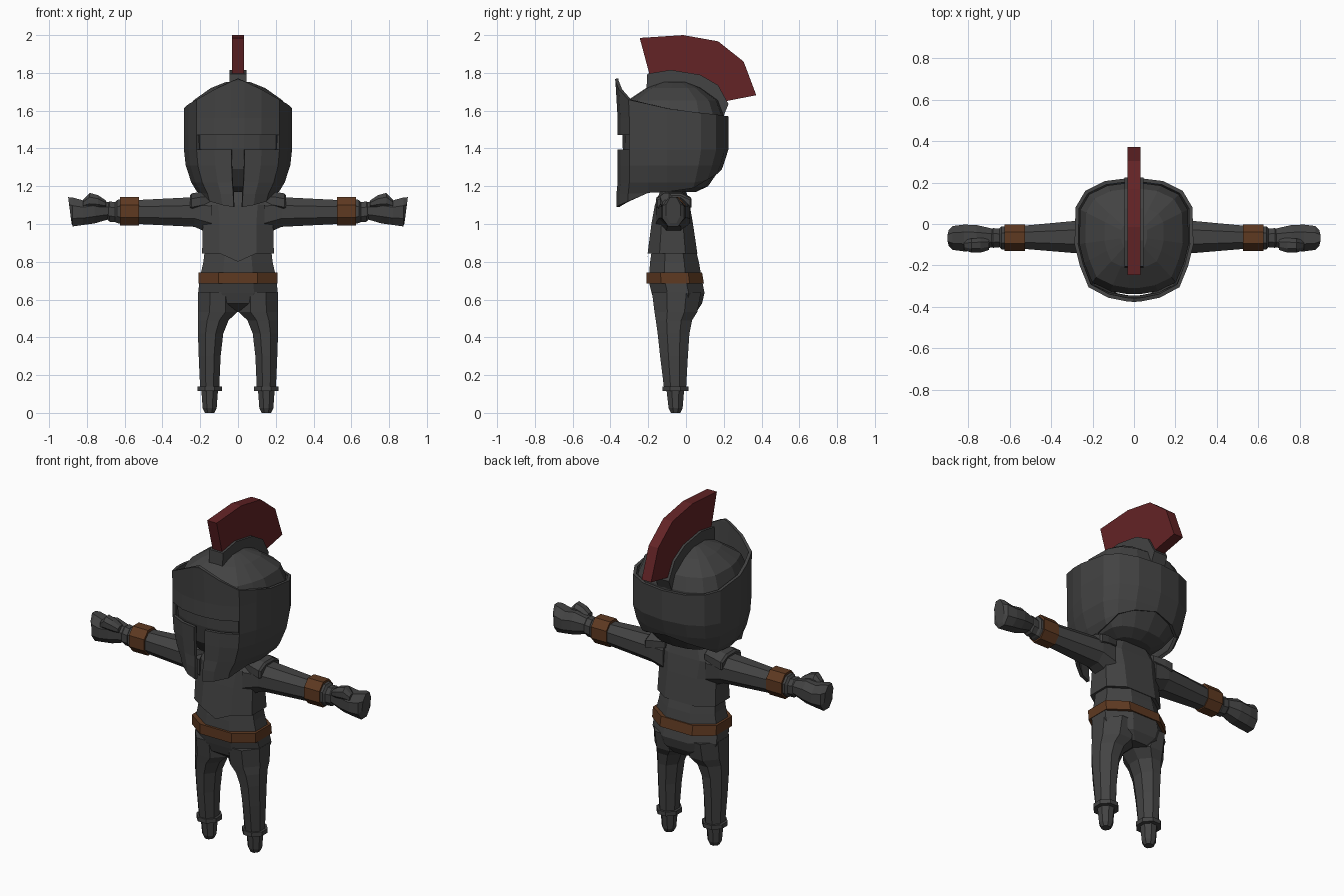
import bpy, bmesh
from mathutils import Vector


def material(name, rgb):
    m = bpy.data.materials.new(name)
    m.diffuse_color = (*rgb, 1)
    return m


STEEL = material("dark_steel", (0.056, 0.056, 0.056))
LEATHER = material("brown_leather", (0.112, 0.041, 0.015))
PLUME = material("deep_red", (0.125, 0.017, 0.019))


def finish(name, bm, mat, mirror=False):
    bmesh.ops.remove_doubles(bm, verts=bm.verts, dist=0.0005)
    bmesh.ops.recalc_face_normals(bm, faces=bm.faces)
    me = bpy.data.meshes.new(name)
    bm.to_mesh(me)
    bm.free()
    me.materials.append(mat)
    ob = bpy.data.objects.new(name, me)
    bpy.context.collection.objects.link(ob)
    if mirror:
        mod = ob.modifiers.new("mirror", 'MIRROR')
        mod.use_clip = False
        mod.use_mirror_merge = False
    return ob


def section(a0, a1, b0, b1, c=0.3):
    """Chamfered rectangle with a midpoint on the b0 and b1 sides."""
    ca, cb, m = (a1 - a0) * c, (b1 - b0) * c, (a0 + a1) / 2
    return [(m, b0), (a1 - ca, b0), (a1, b0 + cb), (a1, b1 - cb), (a1 - ca, b1),
            (m, b1), (a0 + ca, b1), (a0, b1 - cb), (a0, b0 + cb), (a0 + ca, b0)]


def ring_z(z, x0, x1, y0, y1, c=0.3):
    return [Vector((a, b, z)) for a, b in section(x0, x1, y0, y1, c)]


def ring_x(x, y0, y1, z0, z1, c=0.28):
    return [Vector((x, a, b)) for a, b in section(y0, y1, z0, z1, c)]


def loft(name, rings, mat, mirror=False):
    bm = bmesh.new()
    rows = [[bm.verts.new(p) for p in r] for r in rings]
    n = len(rows[0])
    for r, s in zip(rows, rows[1:]):
        for i in range(n):
            j = (i + 1) % n
            bm.faces.new((r[i], r[j], s[j], s[i]))
    bm.faces.new(rows[0])
    bm.faces.new(rows[-1])
    return finish(name, bm, mat, mirror)


def side_prism(name, profile, half, mat):
    """Extrude a (y, z) profile across x."""
    bm = bmesh.new()
    a, b = [[bm.verts.new((s * half, y, z)) for y, z in profile] for s in (-1, 1)]
    bm.faces.new(a)
    bm.faces.new(b)
    for i in range(len(a)):
        j = (i + 1) % len(a)
        bm.faces.new((a[i], a[j], b[j], b[i]))
    return finish(name, bm, mat)


def lerp_table(table, z):
    if z <= table[0][0]:
        return table[0][1]
    for (z0, v0), (z1, v1) in zip(table, table[1:]):
        if z <= z1:
            return v0 + (v1 - v0) * (z - z0) / (z1 - z0)
    return table[-1][1]


# Legs, boot cuffs and feet
loft("legs", [ring_z(*r) for r in (
    (0.12, 0.100, 0.200, -0.115, 0.000), (0.30, 0.092, 0.208, -0.137, 0.010),
    (0.42, 0.078, 0.212, -0.150, 0.018), (0.49, 0.050, 0.212, -0.160, 0.032),
    (0.535, 0.003, 0.213, -0.167, 0.060), (0.64, 0.003, 0.211, -0.180, 0.080))],
    STEEL, True)
loft("boot_cuffs", [ring_z(z, 0.085, 0.215, -0.125, 0.013) for z in (0.115, 0.14)],
     STEEL, True)
loft("feet", [ring_z(*r) for r in (
    (0.0, 0.125, 0.175, -0.080, -0.030), (0.025, 0.113, 0.187, -0.092, -0.018),
    (0.12, 0.106, 0.194, -0.103, -0.010))], STEEL, True)

# Hips and waist
loft("hips", [ring_z(z, -w, w, y0, y1) for z, w, y0, y1 in (
    (0.535, 0.10, -0.10, 0.055), (0.58, 0.19, -0.165, 0.085),
    (0.635, 0.210, -0.182, 0.098), (0.70, 0.205, -0.198, 0.085),
    (0.80, 0.183, -0.190, 0.068), (0.87, 0.175, -0.180, 0.050))], STEEL)
loft("belt", [ring_z(z, -0.209, 0.209, -0.208, y1, 0.25)
              for z, y1 in ((0.685, 0.095), (0.743, 0.085))], LEATHER)

# Breastplate with a pointed lower edge, running up into the neck
chest = [ring_z(z, -w, w, y0, y1, 0.24) for z, w, y0, y1 in (
    (0.845, 0.190, -0.203, 0.060), (1.00, 0.186, -0.183, 0.037),
    (1.10, 0.200, -0.165, 0.020), (1.165, 0.150, -0.140, 0.003),
    (1.18, 0.075, -0.125, -0.010), (1.24, 0.065, -0.120, -0.010))]
chest[0][0].z = 0.80
chest[0][0].y -= 0.006
loft("breastplate", chest, STEEL)

# Arms, shoulder pads, bracers and gauntlets
loft("arms", [ring_x(*r) for r in (
    (0.14, -0.160, 0.018, 0.945, 1.155), (0.23, -0.145, 0.020, 0.985, 1.142),
    (0.53, -0.120, -0.008, 1.000, 1.127), (0.63, -0.115, -0.015, 1.005, 1.125))],
    STEEL, True)
loft("shoulder_pads", [ring_x(*r) for r in (
    (0.13, -0.135, 0.010, 1.09, 1.168), (0.20, -0.155, 0.025, 1.07, 1.170),
    (0.245, -0.158, 0.028, 1.06, 1.162), (0.255, -0.150, 0.020, 1.07, 1.150))],
    STEEL, True)
loft("bracers", [ring_x(x, -0.130, -0.002, 0.992, 1.142) for x in (0.525, 0.625)],
     LEATHER, True)
loft("glove_cuffs", [ring_x(*r) for r in (
    (0.62, -0.122, -0.012, 1.000, 1.130), (0.64, -0.122, -0.012, 1.005, 1.128),
    (0.65, -0.112, -0.022, 1.010, 1.115), (0.68, -0.115, -0.020, 1.012, 1.120),
    (0.70, -0.105, -0.030, 1.030, 1.108))], STEEL, True)
hand = [ring_x(*r) for r in (
    (0.685, -0.112, -0.022, 1.025, 1.115), (0.76, -0.130, -0.005, 1.003, 1.135),
    (0.82, -0.132, -0.003, 0.995, 1.125), (0.875, -0.125, -0.010, 0.987, 1.140),
    (0.89, -0.105, -0.030, 1.005, 1.142))]
for p in hand[-1]:
    p.x += (p.z - 1.07) * 0.13
loft("hands", hand, STEEL, True)
loft("thumbs", [ring_x(*r) for r in (
    (0.70, -0.125, -0.070, 1.085, 1.125), (0.74, -0.138, -0.068, 1.085, 1.152),
    (0.785, -0.138, -0.070, 1.085, 1.165), (0.82, -0.125, -0.080, 1.085, 1.128))],
    STEEL, True)

# Helmet outline: front centre round to back centre, right half
# columns: x, y, top rim z, bottom rim z
HALF = [(0.035, -0.362, 1.755, 1.09), (0.125, -0.347, 1.712, 1.10),
        (0.220, -0.300, 1.658, 1.12), (0.262, -0.200, 1.635, 1.165),
        (0.287, -0.100, 1.612, 1.17), (0.282, 0.080, 1.588, 1.19),
        (0.235, 0.160, 1.580, 1.235), (0.140, 0.207, 1.572, 1.265),
        (0.0, 0.225, 1.570, 1.290)]
COLS = HALF + [(-x, y, t, b) for x, y, t, b in HALF[-2::-1]]
MID_Y = -0.06

# Inner helmet dome
loft("helmet_dome", [[Vector((x * s, MID_Y + (y - MID_Y) * s, z)) for x, y, _, _ in COLS]
                     for z, s in ((1.17, 0.40), (1.20, 0.62), (1.29, 0.84), (1.40, 0.91),
                                  (1.58, 0.92), (1.655, 0.82), (1.72, 0.50), (1.752, 0.22))],
     STEEL)

# Outer helmet shell with eye slot and mouth gap
WIDTH = [(1.09, 0.66), (1.155, 0.72), (1.21, 0.85), (1.31, 0.965), (1.40, 1.0)]
DEPTH = [(1.17, 0.66), (1.25, 0.82), (1.38, 1.0)]
LEVELS = [9, 1.56, 1.472, 1.395, 1.31, 1.22, 1.16, 0]
bm = bmesh.new()
grid = []
for x, y, top, bottom in COLS:
    column = []
    for level in LEVELS:
        z = min(max(level, bottom), top)
        d = y - MID_Y
        yy = MID_Y + d * (lerp_table(DEPTH, z) if d > 0 else 1)
        if y < -0.25:
            yy -= 0.012 * max(0, (z - 1.6) / 0.16) + 0.006 * (z < 1.2)
        column.append((x * lerp_table(WIDTH, z), yy, z))
    grid.append(column)
n = len(grid)
for i in range(n):
    j = (i + 1) % n
    front_gap = j == 0
    in_slot = front_gap or i in (0, 1, n - 2, n - 3)
    for k in range(len(LEVELS) - 1):
        if (k == 2 and in_slot) or (k > 2 and front_gap):
            continue
        pts = []
        for p in (grid[i][k], grid[i][k + 1], grid[j][k + 1], grid[j][k]):
            if p not in pts:
                pts.append(p)
        if len(pts) > 2:
            bm.faces.new([bm.verts.new(p) for p in pts])
    if front_gap:  # central peak above the brow
        bm.faces.new([bm.verts.new(p) for p in
                      (grid[i][0], grid[j][0], (0, -0.376, 1.768))])
shell = finish("helmet_shell", bm, STEEL)
solid = shell.modifiers.new("thickness", 'SOLIDIFY')
solid.thickness = 0.018
solid.offset = -1

# Crest holder and plume
side_prism("crest_holder", [(-0.21, 1.70), (-0.205, 1.795), (-0.08, 1.816), (0.075, 1.79),
                            (0.17, 1.735), (0.225, 1.635), (0.20, 1.575), (0.14, 1.59),
                            (0.06, 1.69), (-0.08, 1.73)], 0.045, STEEL)
side_prism("plume", [(-0.19, 1.78), (-0.245, 1.985), (-0.015, 2.0), (0.17, 1.967),
                     (0.305, 1.86), (0.372, 1.682), (0.20, 1.648), (0.15, 1.72),
                     (0.07, 1.77), (-0.08, 1.80)], 0.031, PLUME)
